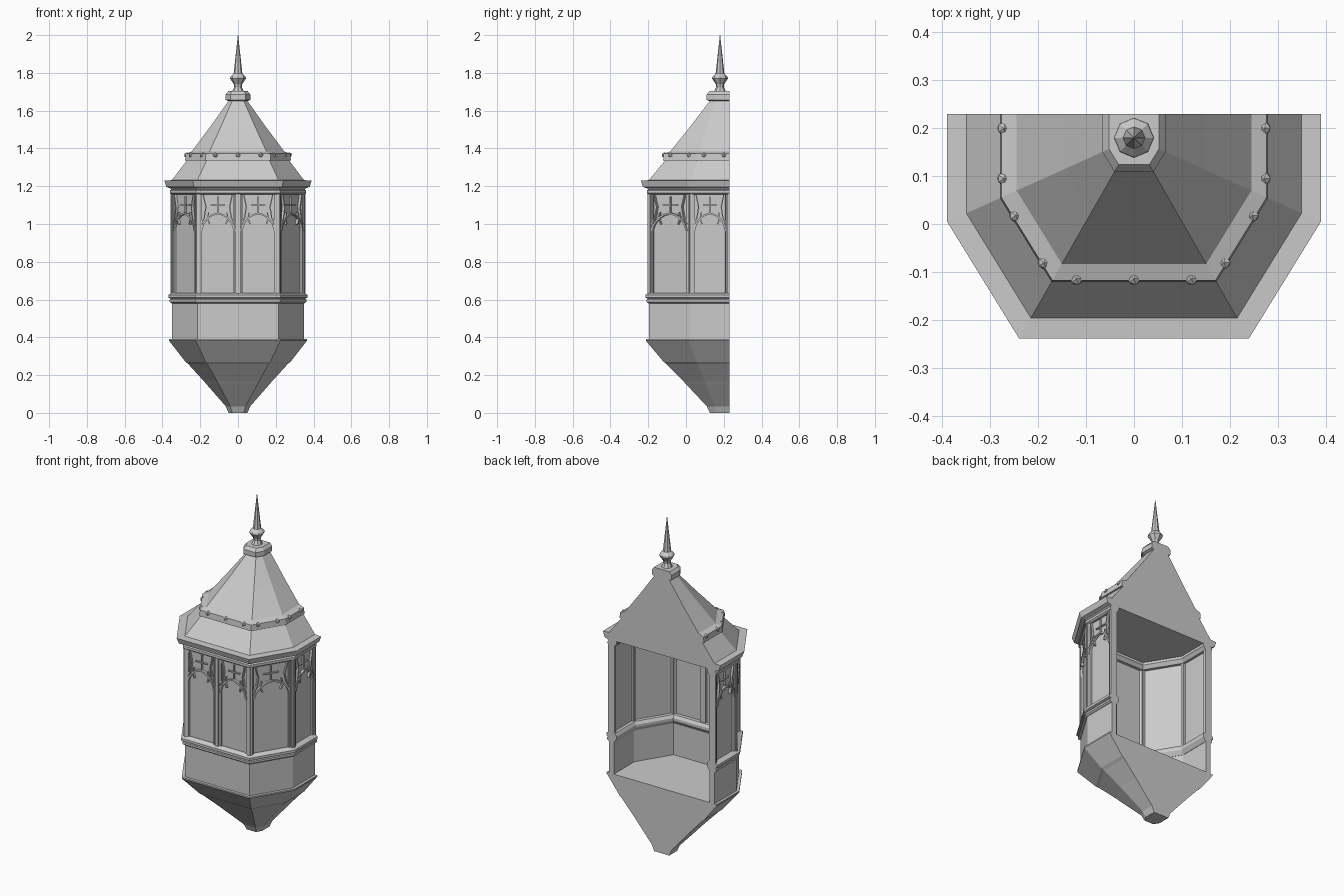
import bpy, bmesh, math
from mathutils import Matrix, Vector

cube = bpy.data.objects.get("Cube")
if cube:
    bpy.data.objects.remove(cube)

stone = bpy.data.materials.new("grey_stone")
stone.use_nodes = True
GREY = (0.6, 0.6, 0.6, 1)
stone.diffuse_color = GREY
bsdf = stone.node_tree.nodes["Principled BSDF"]
bsdf.inputs["Base Color"].default_value = GREY
bsdf.inputs["Roughness"].default_value = 0.8

BACK, AXIS = 0.23, 0.18   # cut plane at the wall, and the spire axis


def plan(a):
    """Outline of the bay, from back left round the front, for half width a."""
    half = [(a, BACK), (a, AXIS - 0.45 * a), (0.615 * a, AXIS - 1.075 * a)]
    return half + [(-x, y) for x, y in reversed(half)]


def finish(name, bm):
    bmesh.ops.recalc_face_normals(bm, faces=bm.faces)
    mesh = bpy.data.meshes.new(name)
    bm.to_mesh(mesh)
    bm.free()
    mesh.materials.append(stone)
    ob = bpy.data.objects.new(name, mesh)
    bpy.context.collection.objects.link(ob)
    return ob


def solid(name, profile):
    """Stack of bay outlines, closed at top, bottom and back."""
    bm = bmesh.new()
    rings = [[bm.verts.new((x, y, z)) for x, y in plan(a)] for a, z in profile]
    for lo, hi in zip(rings, rings[1:]):
        for i in range(5):
            bm.faces.new((lo[i], lo[i + 1], hi[i + 1], hi[i]))
    bm.faces.new(rings[0])
    bm.faces.new(rings[-1])
    bm.faces.new([r[0] for r in rings] + [r[5] for r in reversed(rings)])
    return finish(name, bm)


def moulding(name, profile):
    """Closed section swept round the bay, open at the back."""
    bm = bmesh.new()
    rings = [[bm.verts.new((x, y, z)) for x, y in plan(a)] for a, z in profile]
    for lo, hi in zip(rings, rings[1:] + rings[:1]):
        for i in range(5):
            bm.faces.new((lo[i], lo[i + 1], hi[i + 1], hi[i]))
    for end in (0, 5):
        bm.faces.new([r[end] for r in rings])
    return finish(name, bm)


def box(bm, centre, size, turn=0.0):
    m = Matrix.Translation(centre) @ Matrix.Rotation(turn, 4, 'Y')
    bmesh.ops.create_cube(bm, size=1, matrix=m @ Matrix.Diagonal((*size, 1)))


def rib(bm, points, width=0.009, y=-0.002):
    """Flat stone strip along points given as (across, up)."""
    for (x0, z0), (x1, z1) in zip(points, points[1:]):
        length = math.hypot(x1 - x0, z1 - z0) + width * 0.4
        box(bm, ((x0 + x1) / 2, y, (z0 + z1) / 2), (length, 0.014, width),
            -math.atan2(z1 - z0, x1 - x0))


# Corbel, parapet, sill and head
solid("corbel", [(0.05, 0), (0.065, 0.035), (0.17, 0.155), (0.178, 0.165),
                 (0.265, 0.26), (0.278, 0.27), (0.365, 0.382), (0.365, 0.39)])
moulding("parapet_wall", [(0.35, 0.39), (0.35, 0.59), (0.318, 0.59), (0.318, 0.39)])
moulding("window_sill", [(0.352, 0.58), (0.362, 0.588), (0.362, 0.6), (0.355, 0.605),
                         (0.368, 0.61), (0.368, 0.625), (0.35, 0.636),
                         (0.31, 0.636), (0.3, 0.62), (0.3, 0.605), (0.316, 0.58)])
moulding("window_head", [(0.35, 1.155), (0.36, 1.163), (0.36, 1.178), (0.353, 1.182),
                         (0.368, 1.2), (0.3, 1.2), (0.3, 1.175), (0.315, 1.155)])

# Roof with eave, skirt, studded band, upper cone and cap
solid("roof", [(0.362, 1.19), (0.38, 1.197), (0.39, 1.23), (0.35, 1.232),
               (0.27, 1.337), (0.28, 1.337), (0.277, 1.372), (0.245, 1.384),
               (0.145, 1.518), (0.05, 1.652)])
solid("roof_cap", [(0.05, 1.65), (0.066, 1.657), (0.066, 1.685), (0.052, 1.703)])

# Finial, turned with eight sides
bm = bmesh.new()
turned = [(0.034, 1.695), (0.02, 1.725), (0.022, 1.74), (0.042, 1.77),
          (0.04, 1.78), (0.023, 1.797), (0.001, 2.0)]
for (r0, z0), (r1, z1) in zip(turned, turned[1:]):
    bmesh.ops.create_cone(bm, cap_ends=False, segments=8, radius1=r0, radius2=r1,
                          depth=z1 - z0,
                          matrix=Matrix.Translation((0, AXIS, (z0 + z1) / 2)))
bmesh.ops.remove_doubles(bm, verts=bm.verts, dist=0.0003)
finish("finial", bm)

# Studs round the band
bm = bmesh.new()
spots = [(0, -0.114)]
for x, y in [(0.12, -0.114), (0.188, -0.08), (0.247, 0.018), (0.272, 0.095), (0.272, 0.2)]:
    spots += [(x, y), (-x, y)]
for x, y in spots:
    bmesh.ops.create_icosphere(bm, subdivisions=1, radius=0.015,
                               matrix=Matrix.Translation((x, y, 1.365)))
finish("band_studs", bm)

# Window bays: one per side and slanted face, two across the front
corners = [Vector((x, y, 0)) for x, y in plan(0.348)]
middle = (corners[2] + corners[3]) / 2
stops = corners[:3] + [middle] + corners[3:]
LOW, HIGH = 0.63, 1.165
for n, (left, right) in enumerate(zip(stops[1:], stops)):
    along = right - left
    w = along.length
    h = w / 2
    bm = bmesh.new()
    mid_z, tall = (LOW + HIGH) / 2, HIGH - LOW
    box(bm, (0, 0.014, mid_z), (w, 0.01, tall))                  # pane
    for s in (-1, 1):
        box(bm, (s * (h - 0.008), 0.016, mid_z), (0.016, 0.034, tall))
        box(bm, (s * (h - 0.005), -0.003, mid_z), (0.01, 0.012, tall))
        box(bm, (s * (h - 0.021), 0.006, mid_z), (0.007, 0.018, tall))
        # Half of the cusped arch and the flowing tracery above
        o = h - 0.02
        rib(bm, [(s * o, 0.965), (s * o * 0.88, 1.0), (s * o * 0.62, 1.03),
                 (s * o * 0.32, 1.048), (0, 1.056)])
        rib(bm, [(s * o, 1.0), (s * o * 0.82, 1.035), (s * o * 0.72, 1.09),
                 (s * o * 0.88, 1.155)], 0.006)
        rib(bm, [(s * o * 0.62, 1.03), (s * o * 0.5, 1.0)], 0.007)
        rib(bm, [(s * o * 0.62, 1.03), (s * o * 0.55, 1.06)], 0.006)
    # Cross motif
    rib(bm, [(0, 1.055), (0, 1.145)], 0.006, 0.006)
    rib(bm, [(-o * 0.42, 1.1), (o * 0.42, 1.1)], 0.006, 0.006)
    ob = finish("window_bay_%d" % (n + 1), bm)
    ob.matrix_world = (Matrix.Translation((left + right) / 2)
                       @ Matrix.Rotation(math.atan2(along.y, along.x), 4, 'Z'))

# Posts at the corners and the middle of the front
for n, p in enumerate(stops[1:-1]):
    bm = bmesh.new()
    out = (p - Vector((0, AXIS, 0))).normalized()
    c = p - out * 0.012
    bmesh.ops.create_cone(bm, cap_ends=True, segments=8, radius1=0.018, radius2=0.018,
                          depth=HIGH - LOW,
                          matrix=Matrix.Translation((c.x, c.y, (LOW + HIGH) / 2)))
    finish("window_post_%d" % (n + 1), bm)
